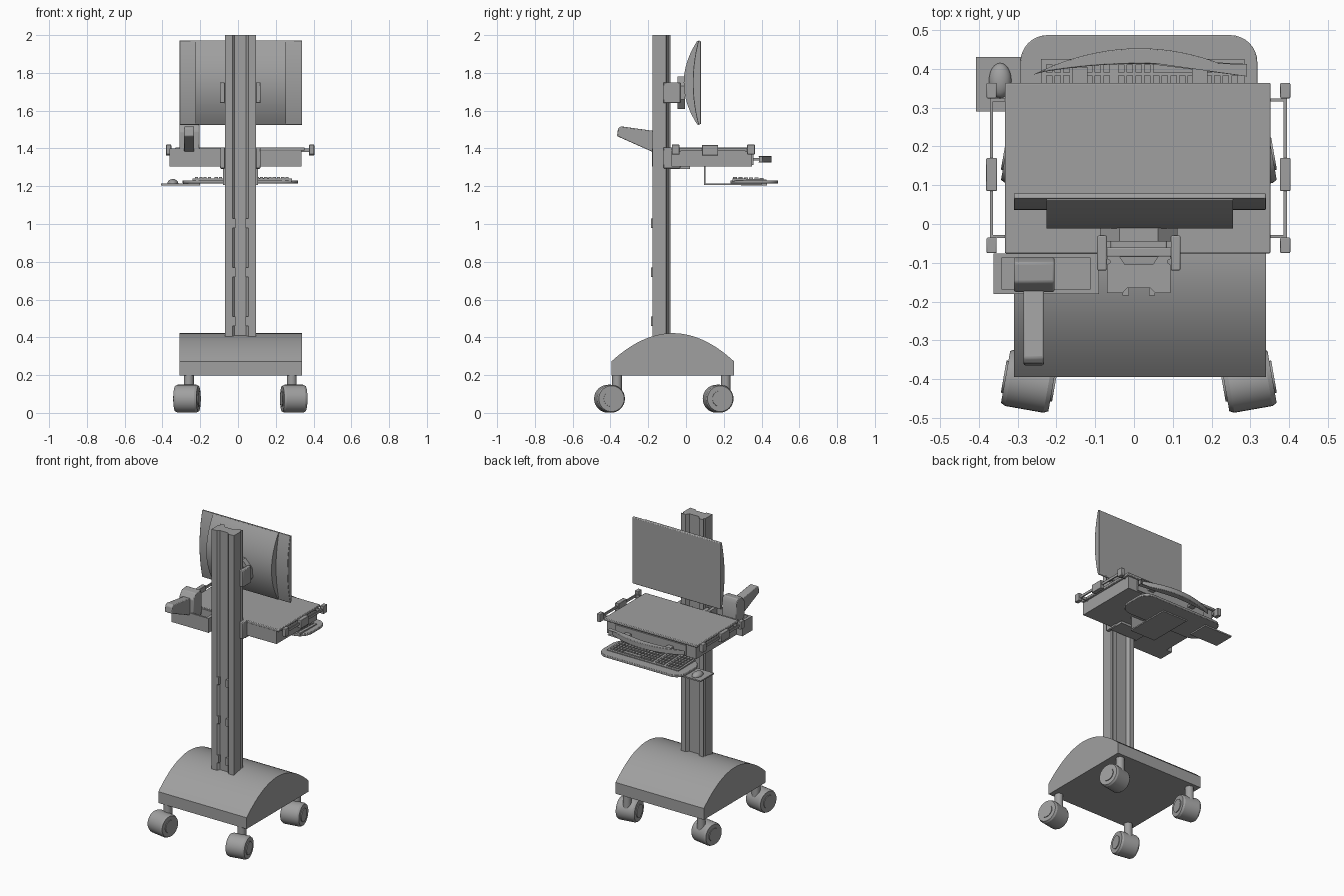
import bpy, bmesh, math
from mathutils import Matrix, Vector

cube = bpy.data.objects.get("Cube")
if cube:
    bpy.data.objects.remove(cube)

grey = bpy.data.materials.new("mid grey")
grey.use_nodes = True
grey.diffuse_color = (0.35, 0.35, 0.35, 1)
grey.node_tree.nodes["Principled BSDF"].inputs["Base Color"].default_value = grey.diffuse_color


def finish(name, bm, bevel=0, segments=2):
    bmesh.ops.recalc_face_normals(bm, faces=bm.faces)
    mesh = bpy.data.meshes.new(name)
    bm.to_mesh(mesh)
    bm.free()
    mesh.materials.append(grey)
    mesh.shade_smooth()
    mesh.set_sharp_from_angle(angle=math.radians(30))
    ob = bpy.data.objects.new(name, mesh)
    bpy.context.collection.objects.link(ob)
    if bevel:
        mod = ob.modifiers.new("soft edges", "BEVEL")
        mod.width, mod.segments = bevel, segments
    return ob


def add_box(bm, x, y, z):
    size = [b - a for a, b in (x, y, z)]
    mid = [(a + b) / 2 for a, b in (x, y, z)]
    bmesh.ops.create_cube(bm, size=1, matrix=Matrix.Translation(mid) @ Matrix.Diagonal((*size, 1)))


def boxes(name, *parts, bevel=0):
    bm = bmesh.new()
    for part in parts:
        add_box(bm, *part)
    return finish(name, bm, bevel)


def prism(name, points, axis, a, b, bevel=0):
    """Extrude a 2D profile along an axis from a to b."""
    place = {"x": lambda p: (a, *p), "y": lambda p: (p[0], a, p[1]), "z": lambda p: (*p, a)}[axis]
    bm = bmesh.new()
    face = bm.faces.new([bm.verts.new(place(p)) for p in points])
    ext = bmesh.ops.extrude_face_region(bm, geom=[face])
    step = Vector([(b - a) * (k == axis) for k in "xyz"])
    bmesh.ops.translate(bm, verts=[v for v in ext["geom"] if isinstance(v, bmesh.types.BMVert)], vec=step)
    return finish(name, bm, bevel)


def add_cyl(bm, centre, axis, radius, depth, sides=32, top=None):
    rot = Vector(axis).to_track_quat("Z", "Y").to_matrix().to_4x4()
    bmesh.ops.create_cone(bm, cap_ends=True, segments=sides, radius1=radius, depth=depth,
                          radius2=radius if top is None else top,
                          matrix=Matrix.Translation(centre) @ rot)


def bow(p, q, sag, n=20):
    """Parabolic curve from p to q, pushed sideways by the vector sag."""
    p, q, sag = Vector(p), Vector(q), Vector(sag)
    return [tuple(p.lerp(q, i / n) + sag * (4 * (i / n) * (1 - i / n))) for i in range(n + 1)]


def rounded(x0, x1, y0, y1, r_low, r_high, n=8):
    pts = []
    for i, (cx, cy, r) in enumerate([(x1 - r_high, y1 - r_high, r_high), (x0 + r_high, y1 - r_high, r_high),
                                     (x0 + r_low, y0 + r_low, r_low), (x1 - r_low, y0 + r_low, r_low)]):
        for k in range(n + 1):
            t = math.pi / 2 * (i + k / n)
            pts.append((cx + r * math.cos(t), cy + r * math.sin(t)))
    return pts


# Domed base
prism("base", [(0.255, 0.197), (-0.395, 0.197)] + bow((-0.395, 0.272), (0.255, 0.272), (0, 0.15), 32),
      "x", -0.31, 0.34)

# Swivel casters: stem, barrel wheel with chamfered rims, hub discs
for side, stem_x, wheel_x, turn in (("right", -0.26, -0.27, -10), ("left", 0.285, 0.295, 10)):
    for end, stem_y in (("front", -0.365), ("rear", 0.21)):
        t = math.radians(turn)
        axis = Vector((math.cos(t), math.sin(t), 0))
        hub = Vector((wheel_x, stem_y - 0.04, 0.075))
        bm = bmesh.new()
        add_cyl(bm, (stem_x, stem_y, 0.15), (0, 0, 1), 0.026, 0.1, 20)
        add_cyl(bm, hub, axis, 0.074, 0.1)
        for s in (-1, 1):
            add_cyl(bm, hub + axis * s * 0.056, axis * s, 0.074, 0.012, top=0.068)
            add_cyl(bm, hub + axis * s * 0.064, axis * s, 0.042, 0.006)
        finish(f"{end}_{side}_caster", bm)

# Column extrusion: shallow front groove, side slots, deep rear channel
half = [(0.03, -0.165), (0.042, -0.178), (0.082, -0.178), (0.082, -0.105), (0.074, -0.1),
        (0.074, -0.094), (0.082, -0.09), (0.082, -0.083), (0.05, -0.083), (0.036, -0.105)]
mid = 0.0125
prism("column", [(mid + x, y) for x, y in half] + [(mid - x, y) for x, y in reversed(half)], "z", 0.4, 2.0)
boxes("cable_clips", *[((mid + s * 0.034 - 0.008, mid + s * 0.034 + 0.008), (-0.184, -0.165), (z, z + 0.05))
                       for s in (-1, 1) for z in (0.46, 0.72, 0.98)])

# Mounts joining the column to the monitor and to the work surface
for name, z in (("monitor_mount", 1.695), ("table_mount", 1.35)):
    boxes(name,
          ((-0.075, 0.1), (-0.085, -0.06), (z - 0.05, z + 0.05)),
          ((-0.095, -0.07), (-0.12, -0.03), (z - 0.055, z + 0.055)),
          ((0.095, 0.12), (-0.12, -0.03), (z - 0.055, z + 0.055)),
          ((-0.06, 0.085), (-0.07, -0.01), (z - 0.03, z + 0.03)), bevel=0.004)
prism("monitor_plate", [(mid + x, 1.69 + z) for x, z in
      ((-0.1, -0.03), (-0.06, -0.08), (0.06, -0.08), (0.1, -0.03), (0.1, 0.04), (0.05, 0.09), (-0.05, 0.09), (-0.1, 0.04))],
      "y", -0.045, -0.005)
boxes("under_bracket", ((-0.09, 0.115), (-0.085, 0.02), (1.29, 1.305)))

# Monitor: thin curved panel with a deeper curved back
front = [(0.079, 1.53), (0.079, 1.968)]
prism("monitor_panel", front + bow((0.066, 1.972), (0.066, 1.524), (-0.03, 0)), "x", -0.31, 0.34, 0.003)
prism("monitor_back", [(0.07, 1.53), (0.07, 1.965)] + bow((0.06, 1.97), (0.06, 1.526), (-0.072, 0)),
      "x", -0.225, 0.255)

# Work surface over a drawer body
boxes("work_surface", ((-0.333, 0.352), (-0.076, 0.364), (1.388, 1.405)), bevel=0.004)
boxes("drawer_body", ((-0.32, 0.337), (-0.076, 0.35), (1.305, 1.39)))
boxes("drawer_front", ((-0.25, 0.27), (0.35, 0.358), (1.312, 1.38)))

# Crescent drawer handle
prism("drawer_handle", bow((-0.26, 0.385), (0.288, 0.385), (0, 0.068)) +
      bow((0.288, 0.408), (-0.26, 0.408), (0, 0.0))[:1] +
      bow((0.285, 0.388), (-0.257, 0.388), (0, 0.025))[1:-1], "z", 1.326, 1.36, 0.004)
boxes("handle_arms", *[((x, x + 0.04), (0.34, 0.405), (1.337, 1.35)) for x in (-0.16, 0.15)])

# Side rails with end blocks and a middle grip
for side, rx, inner in (("left", 0.39, 0.335), ("right", -0.367, -0.315)):
    span = (min(rx, inner), max(rx, inner))
    boxes(f"{side}_rail",
          ((rx - 0.004, rx + 0.004), (-0.06, 0.35), (1.386, 1.402)),
          *[(span, (y, y + 0.008), (1.382, 1.4)) for y in (-0.036, 0.316)])
    boxes(f"{side}_rail_blocks",
          *[((rx - 0.013, rx + 0.013), (y, y + 0.04), (1.368, 1.42)) for y in (-0.075, 0.324)],
          ((rx - 0.014, rx + 0.014), (0.085, 0.17), (1.363, 1.418)), bevel=0.003)

# Open bin beside the column
boxes("bin",
      ((-0.36, -0.09), (-0.18, -0.076), (1.305, 1.312)),
      ((-0.362, -0.09), (-0.18, -0.168), (1.305, 1.4)),
      ((-0.362, -0.09), (-0.088, -0.076), (1.305, 1.4)),
      ((-0.362, -0.342), (-0.18, -0.076), (1.305, 1.4)),
      ((-0.112, -0.09), (-0.18, -0.076), (1.305, 1.4)))

# Handheld scanner resting in the bin
prism("scanner_head", [(-0.175, 1.38), (-0.09, 1.36), (-0.085, 1.5), (-0.1, 1.53), (-0.15, 1.525), (-0.175, 1.49)],
      "x", -0.31, -0.205, 0.005)
prism("scanner_grip", [(-0.365, 1.465), (-0.36, 1.505), (-0.345, 1.517), (-0.15, 1.49), (-0.15, 1.37)],
      "x", -0.285, -0.232, 0.005)

# Keyboard tray hung from the drawer on a bent strip
boxes("tray_hanger", ((-0.08, 0.105), (0.095, 0.102), (1.207, 1.31)),
      ((-0.08, 0.105), (0.095, 0.4), (1.207, 1.215)))
prism("keyboard_tray", rounded(-0.293, 0.318, 0.235, 0.487, 0.09, 0.07), "z", 1.215, 1.231, 0.003)
prism("keyboard", [(0.245, 1.225), (0.245, 1.242), (0.425, 1.236), (0.425, 1.225)], "x", -0.24, 0.285)

# Keys: main block, cursor block and number pad
bm = bmesh.new()
for row in range(6):
    y = 0.25 + row * 0.028
    z = 1.238 - row * 0.001
    for first, count in ((0.268, 14), (-0.062, 3), (-0.143, 4)):
        for k in range(count):
            x = first - k * 0.0225
            if row == 5 and count == 14 and 4 <= k <= 8:
                x0 = x - 0.0225
            else:
                x0 = x - 0.017
            add_box(bm, (x0, x), (y, y + 0.021), (z, z + 0.011))
finish("keys", bm)

# Mouse shelf and mouse
boxes("mouse_shelf", ((-0.408, -0.2), (0.29, 0.43), (1.205, 1.214)))
bm = bmesh.new()
bmesh.ops.create_uvsphere(bm, u_segments=24, v_segments=12, radius=1,
                          matrix=Matrix.Translation((-0.345, 0.37, 1.214)) @ Matrix.Diagonal((0.029, 0.045, 0.024, 1)))
bmesh.ops.bisect_plane(bm, geom=bm.verts[:] + bm.edges[:] + bm.faces[:], plane_co=(0, 0, 1.212),
                       plane_no=(0, 0, -1), clear_outer=True)
bmesh.ops.holes_fill(bm, edges=[e for e in bm.edges if e.is_boundary])
finish("mouse", bm)
